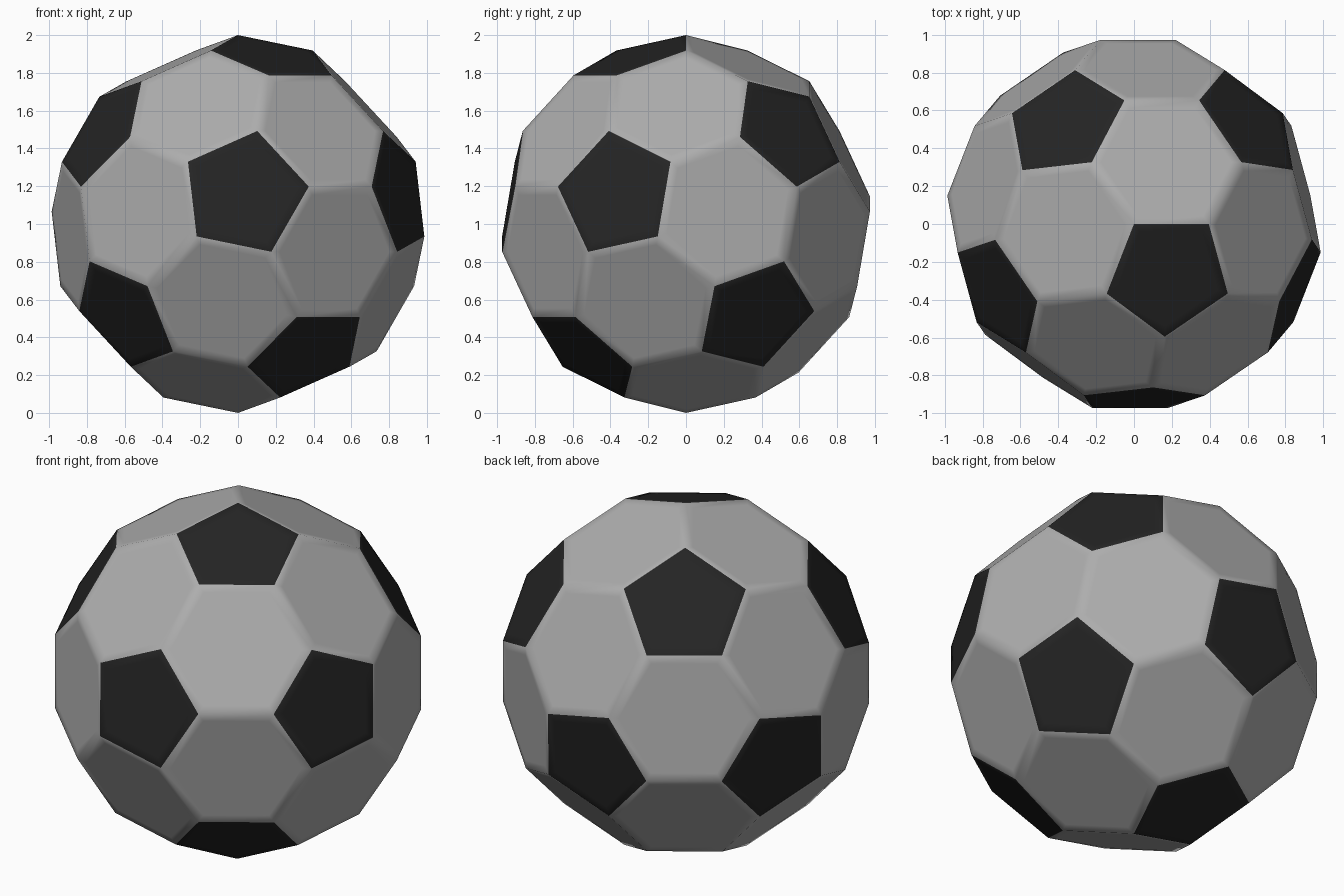
import bpy
import bmesh
import math
from mathutils import Matrix, Vector

cube = bpy.data.objects.get("Cube")
if cube:
    bpy.data.objects.remove(cube, do_unlink=True)


def make_material(name, grey):
    mat = bpy.data.materials.new(name)
    mat.use_nodes = True
    colour = (grey, grey, grey, 1)
    mat.diffuse_color = colour
    bsdf = next(n for n in mat.node_tree.nodes if n.type == 'BSDF_PRINCIPLED')
    bsdf.inputs["Base Color"].default_value = colour
    return mat


def frame(axis, toward):
    """Rotation whose z is axis and whose x leans to toward."""
    z = axis.normalized()
    x = (toward - z * z.dot(toward)).normalized()
    return Matrix((x, z.cross(x), z)).transposed()


# Icosahedron turned so that a corner of the finished ball points straight up
ico = bmesh.new()
bmesh.ops.create_icosphere(ico, subdivisions=1, radius=1)
ico.verts.ensure_lookup_table()
first = ico.verts[0]
neighbour = first.link_edges[0].other_vert(first)
turn = (frame(Vector((0.1818, -0.266, 0.8823)), Vector((0, 0, 1)))
        @ frame(first.co, neighbour.co).transposed())
for v in ico.verts:
    v.co = turn @ v.co

# Panel corners lie a third of the way along each edge
corners = []
for e in ico.edges:
    a, b = (v.co for v in e.verts)
    corners += [(a * 2 + b).normalized(), (b * 2 + a).normalized()]
pentagon_axes = [v.co.normalized() for v in ico.verts]
hexagon_axes = [f.calc_center_median().normalized() for f in ico.faces]
ico.free()

# One flat panel for each axis
bm = bmesh.new()
verts = [bm.verts.new(c) for c in corners]
for axis in pentagon_axes + hexagon_axes:
    reach = max(axis.dot(v.co) for v in verts)
    ring = [v for v in verts if axis.dot(v.co) > reach - 0.01]
    side = frame(axis, ring[0].co).transposed()
    ring.sort(key=lambda v: math.atan2((side @ v.co).y, (side @ v.co).x))
    bm.faces.new(ring)
bm.normal_update()

# Narrow rims keep panels flat and soften the seams
bmesh.ops.inset_individual(bm, faces=bm.faces[:], thickness=0.045,
                           use_even_offset=True)
bm.normal_update()
for f in bm.faces:
    f.smooth = True
    f.material_index = int(any(f.normal.dot(a) > 0.98 for a in pentagon_axes))
bmesh.ops.translate(bm, verts=bm.verts[:], vec=(0, 0, 1))

mesh = bpy.data.meshes.new("ball")
bm.to_mesh(mesh)
bm.free()
mesh.materials.append(make_material("light grey panels", 0.42))
mesh.materials.append(make_material("black panels", 0.018))
ball = bpy.data.objects.new("ball", mesh)
bpy.context.collection.objects.link(ball)
